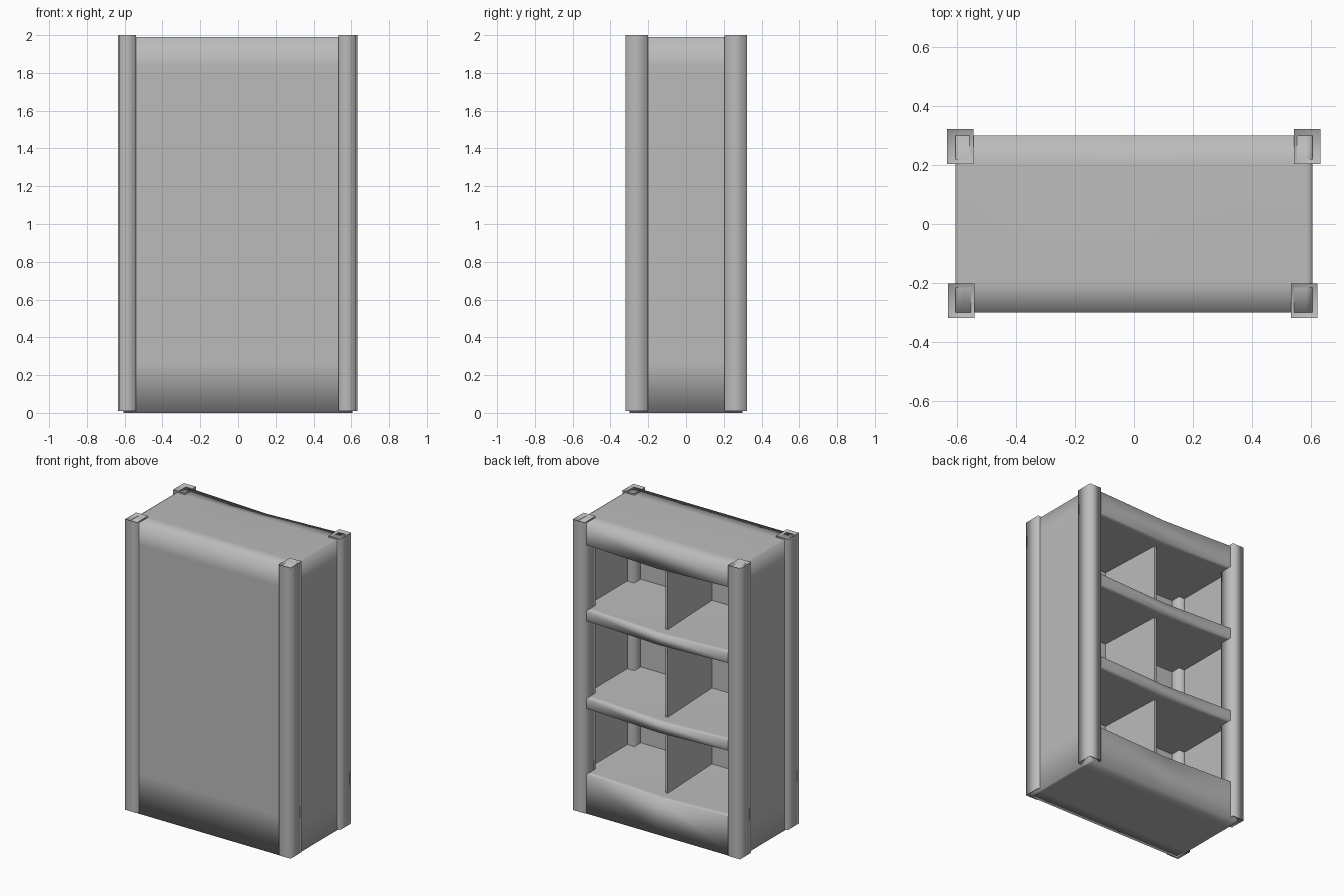
import bpy, bmesh
from mathutils import Vector

cube = bpy.data.objects.get("Cube")
if cube:
    bpy.data.objects.remove(cube)

grey = bpy.data.materials.new("plain_grey")
grey.use_nodes = True
grey.diffuse_color = (0.5, 0.5, 0.5, 1)
grey.node_tree.nodes["Principled BSDF"].inputs["Base Color"].default_value = (0.5, 0.5, 0.5, 1)


def box(lo, hi):
    """bmesh box between two corners"""
    lo, hi = Vector(lo), Vector(hi)
    bm = bmesh.new()
    bmesh.ops.create_cube(bm, size=1)
    for v in bm.verts:
        v.co = Vector((a + b) / 2 + c * (b - a) for a, b, c in zip(lo, hi, v.co))
    return bm


def finish(bm, name, smooth):
    bmesh.ops.recalc_face_normals(bm, faces=bm.faces)
    for f in bm.faces:
        f.smooth = smooth
    mesh = bpy.data.meshes.new(name)
    bm.to_mesh(mesh)
    bm.free()
    mesh.materials.append(grey)
    obj = bpy.data.objects.new(name, mesh)
    bpy.context.collection.objects.link(obj)
    return obj


def cut(bm, axis, at):
    co, no = Vector(), Vector()
    co[axis], no[axis] = at, 1
    bmesh.ops.bisect_plane(bm, geom=bm.verts[:] + bm.edges[:] + bm.faces[:],
                           plane_co=co, plane_no=no)


W, D = 0.605, 0.3
bays = [(0.27, 0.72), (0.79, 1.32), (1.39, 1.84)]

# Cabinet: closed front, three bays sunk in from the open back
bm = box((-W, -D, 0), (W, D, 1.99))
for x in (-0.585, 0, 0.585):
    cut(bm, 0, x)
for z in [z for bay in bays for z in bay]:
    cut(bm, 2, z)
for y in (-0.2, 0.2):
    cut(bm, 1, y)


def is_bay(f):
    c = f.calc_center_median()
    return c.y > D - 0.001 and abs(c.x) < 0.58 and any(a < c.z < b for a, b in bays)


# A shallow step first keeps the shelf lips softly rounded in shading
faces = [f for f in bm.faces if is_bay(f)]
for depth in (0.04, 0.53):
    out = bmesh.ops.extrude_face_region(bm, geom=faces)["geom"]
    verts = [g for g in out if isinstance(g, bmesh.types.BMVert)]
    bmesh.ops.translate(bm, verts=verts, vec=(0, -depth, 0))
    bmesh.ops.delete(bm, geom=[f for f in faces if f.is_valid], context='FACES')
    faces = [g for g in out if isinstance(g, bmesh.types.BMFace)]

# Shelves sag slightly in the middle of the open edge
for v in bm.verts:
    if abs(v.co.x) < 0.01 and v.co.y > D - 0.05 and v.co.z > 0.2:
        v.co.z -= 0.02

# Soft horizontal outer edges, crisp uprights and inner corners
bm.normal_update()
for e in bm.edges:
    a, b = (v.co for v in e.verts)
    mid = (a + b) / 2
    inner = abs(mid.y) < D - 0.01 and abs(mid.x) < W - 0.01
    if (abs(a.z - b.z) > 0.1 or inner) and e.calc_face_angle(0) > 0.7:
        e.smooth = False
finish(bm, "cabinet_body", True)

# Upright divider in each bay
for i, (z0, z1) in enumerate(bays):
    bm = box((-0.008, -0.28, z0 - 0.02), (0.008, 0.21, z1 + 0.005))
    finish(bm, f"divider_{i + 1}", False)

# Corner posts with dished ends
posts = {"front_right_post": (-0.586, -0.26), "front_left_post": (0.577, -0.26),
         "back_right_post": (-0.59, 0.263), "back_left_post": (0.587, 0.263)}
for name, (x, y) in posts.items():
    bm = box((x - 0.045, y - 0.059, 0.01), (x + 0.045, y + 0.059, 2))
    for e in bm.edges:
        if abs(e.verts[0].co.z - e.verts[1].co.z) < 0.1:
            e.smooth = False
    ends = [f for f in bm.faces if abs(f.normal.z) > 0.9]
    for v in bmesh.ops.poke(bm, faces=ends)["verts"]:
        v.co.z += -0.04 if v.co.z > 1 else 0.04
    finish(bm, name, True)
